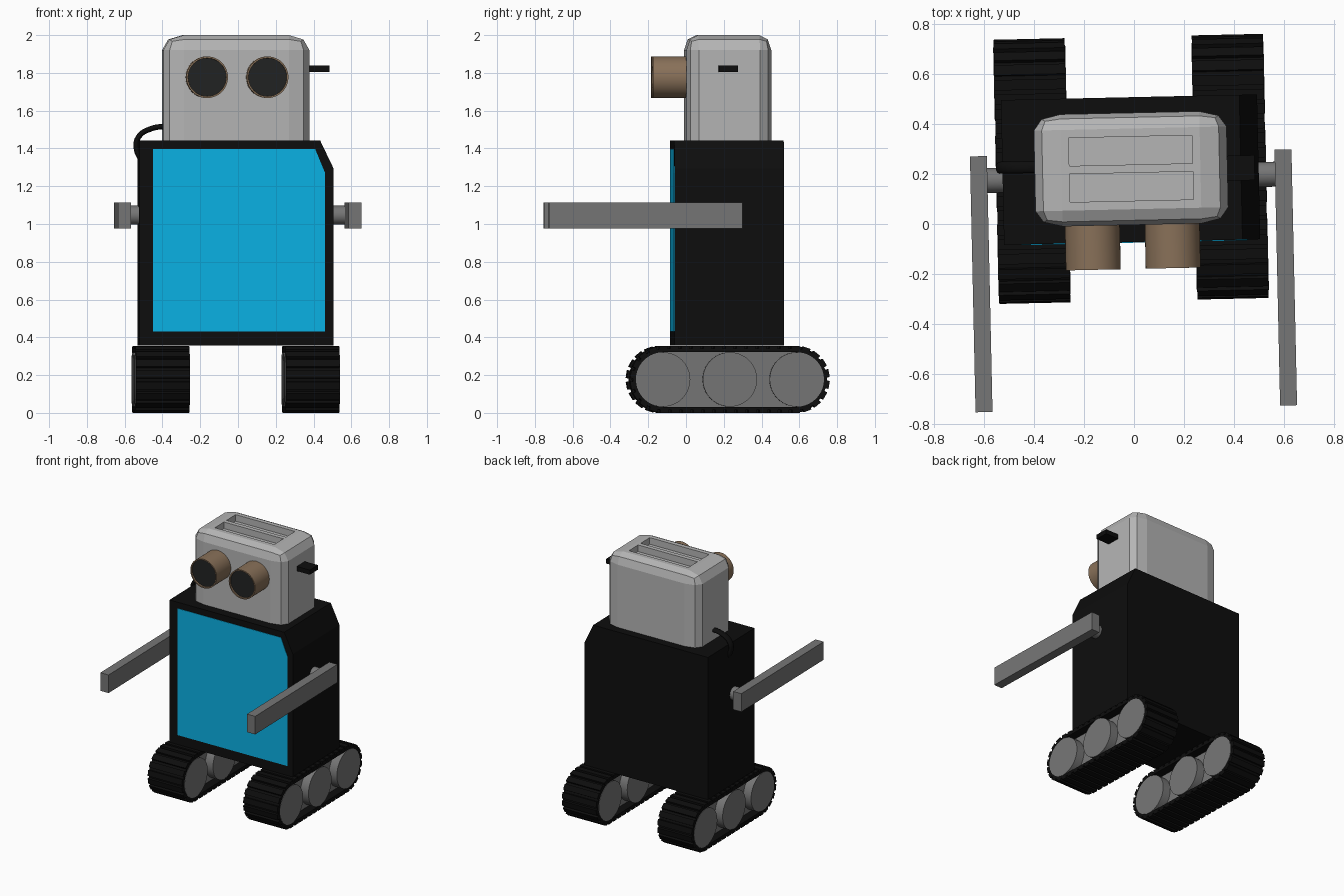
import bpy, bmesh, math
from mathutils import Matrix, Vector

if "Cube" in bpy.data.objects:
    bpy.data.objects.remove(bpy.data.objects["Cube"])

# whole figure is turned slightly about z and sits a touch left of centre
ROOT = Matrix.Rotation(0.022, 4, 'Z') @ Matrix.Translation((-0.007, 0, 0))


def material(name, r, g, b):
    m = bpy.data.materials.new(name)
    m.diffuse_color = (r, g, b, 1)
    m.use_nodes = True
    m.node_tree.nodes["Principled BSDF"].inputs["Base Color"].default_value = m.diffuse_color
    return m


BLACK = material("black", 0.004, 0.004, 0.004)
BLUE = material("blue", 0.003, 0.44, 0.78)
SILVER = material("silver", 0.46, 0.46, 0.46)
STEEL = material("steel", 0.18, 0.18, 0.18)
BROWN = material("brown", 0.25, 0.165, 0.1)
LENS = material("lens", 0.015, 0.016, 0.016)


def finish(name, bm, *mats, smooth=False):
    bmesh.ops.recalc_face_normals(bm, faces=bm.faces)
    me = bpy.data.meshes.new(name)
    bm.to_mesh(me)
    bm.free()
    for m in mats:
        me.materials.append(m)
    ob = bpy.data.objects.new(name, me)
    bpy.context.collection.objects.link(ob)
    ob.matrix_world = ROOT
    if smooth:
        bpy.ops.object.select_all(action='DESELECT')
        ob.select_set(True)
        bpy.context.view_layer.objects.active = ob
        bpy.ops.object.shade_smooth_by_angle(angle=math.radians(35))
    return ob


def add_box(bm, lo, hi, turn=Matrix()):
    lo, hi = Vector(lo), Vector(hi)
    mat = turn @ Matrix.Translation((lo + hi) / 2) @ Matrix.Diagonal((*(hi - lo), 1))
    return bmesh.ops.create_cube(bm, size=1, matrix=mat)["verts"]


def add_cylinder(bm, centre, r, length, axis, sides=40):
    turn = Matrix.Rotation(math.pi / 2, 4, 'Y' if axis == 'x' else 'X')
    bmesh.ops.create_cone(bm, cap_ends=True, segments=sides, radius1=r, radius2=r,
                          depth=length, matrix=Matrix.Translation(centre) @ turn)


def box(name, lo, hi, mat):
    bm = bmesh.new()
    add_box(bm, lo, hi)
    return finish(name, bm, mat)


def prism(name, profile, y0, y1, mat):
    bm = bmesh.new()
    f = bm.faces.new([bm.verts.new((x, y0, z)) for x, z in profile])
    ext = bmesh.ops.extrude_face_region(bm, geom=[f])["geom"]
    bmesh.ops.translate(bm, vec=(0, y1 - y0, 0),
                        verts=[v for v in ext if isinstance(v, bmesh.types.BMVert)])
    return finish(name, bm, mat)


# body with one clipped shoulder, and its front panel
prism("body", [(-0.515, 0.357), (0.511, 0.357), (0.511, 1.295), (0.44, 1.443), (-0.515, 1.443)],
      -0.072, 0.508, BLACK)
prism("front_panel", [(-0.446, 0.43), (0.467, 0.43), (0.467, 1.269), (0.414, 1.397), (-0.446, 1.397)],
      -0.075, -0.06, BLUE)

# head: cube with bevelled top and upright edges, two slots cut in the top
bm = bmesh.new()
bmesh.ops.create_cube(bm, size=1)
edges = [e for e in bm.edges if any(v.co.z > 0 for v in e.verts)]
bmesh.ops.bevel(bm, geom=edges, offset=0.14, segments=2, profile=0.5, affect='EDGES')
bm.transform(Matrix.Translation((0, 0.221, 1.72)) @ Matrix.Diagonal((0.772, 0.449, 0.56, 1)))
head = finish("head", bm, SILVER)
bm = bmesh.new()
for y in (0.149, 0.294):
    add_box(bm, (-0.247, y - 0.056, 1.95), (0.247, y + 0.056, 2.1))
cutter = finish("slot_cutter", bm, SILVER)
cutter.hide_render = True
cutter.hide_viewport = False
cutter.display_type = 'WIRE'
cut = head.modifiers.new("slots", 'BOOLEAN')
cut.object = cutter
cut.operation = 'DIFFERENCE'
cut.solver = 'EXACT'

# lever on the side of the head
box("lever", (0.37, 0.165, 1.805), (0.495, 0.265, 1.84), BLACK)

# cord looping from head to body
cu = bpy.data.curves.new("cord", 'CURVE')
cu.dimensions = '3D'
cu.bevel_depth = 0.015
cu.bevel_resolution = 3
cu.resolution_u = 6
sp = cu.splines.new('BEZIER')
path = [(-0.36, 1.517), (-0.44, 1.507), (-0.515, 1.46), (-0.525, 1.395), (-0.495, 1.33)]
sp.bezier_points.add(len(path) - 1)
for p, (x, z) in zip(sp.bezier_points, path):
    p.co = (x, 0, z)
    p.handle_left_type = p.handle_right_type = 'AUTO'
cu.materials.append(BLACK)
cord = bpy.data.objects.new("cord", cu)
bpy.context.collection.objects.link(cord)
cord.matrix_world = ROOT @ Matrix.Translation((0, 0.237, 0)) @ Matrix.Diagonal((1, 1.6, 1, 1))


def stadium(r, half, steps=12):
    """Closed outline in y, z: two half circles joined by straights."""
    pts = []
    for sign in (1, -1):
        for i in range(steps + 1):
            a = -math.pi / 2 + math.pi * i / steps
            pts.append((sign * (half + r * math.cos(a)), sign * r * math.sin(a)))
    return pts


def along(d, r, half):
    """Position and outward angle at distance d round the stadium."""
    arc, straight = math.pi * r, 2 * half
    sign = 1
    if d >= arc + straight:
        d, sign = d - arc - straight, -1
    if d < arc:
        a = -math.pi / 2 + d / r
        y, z = half + r * math.cos(a), r * math.sin(a)
    else:
        a, y, z = math.pi / 2, half - (d - arc), r
    return sign * y, sign * z, a + (0 if sign > 0 else math.pi)


HALF, ZC, YC, W, TREADS = 0.351, 0.177, 0.221, 0.1425, 42

for side, s in (("left", -1), ("right", 1)):
    # eye: tube with a recessed dark lens
    bm = bmesh.new()
    add_cylinder(bm, (s * 0.16, -0.075, 1.777), 0.11, 0.21, 'y', 48)
    bm.normal_update()
    lens = min(bm.faces, key=lambda f: f.calc_center_median().y)
    bmesh.ops.inset_region(bm, faces=[lens], thickness=0.009)
    bmesh.ops.inset_region(bm, faces=[lens], thickness=0.0005, depth=-0.012)
    lens.material_index = 1
    finish(side + "_eye", bm, BROWN, LENS, smooth=True)

    # arm and shoulder pin
    box(side + "_arm", (s * 0.61 - 0.034, -0.74, 0.975), (s * 0.61 + 0.034, 0.285, 1.113), STEEL)
    bm = bmesh.new()
    add_cylinder(bm, (s * 0.54, 0.187, 1.047), 0.05, 0.1, 'x', 32)
    finish(side + "_shoulder", bm, STEEL, smooth=True)

    # track belt: hollow loop
    xc = s * 0.397
    bm = bmesh.new()
    rings = [[bm.verts.new((xc + x, YC + y, ZC + z)) for y, z in stadium(r, HALF)]
             for x, r in ((-W, 0.163), (W, 0.163), (W, 0.145), (-W, 0.145))]
    n = len(rings[0])
    for k in range(4):
        a, b = rings[k], rings[(k + 1) % 4]
        for i in range(n):
            j = (i + 1) % n
            bm.faces.new((a[i], a[j], b[j], b[i]))
    # treads round the belt
    total = 2 * math.pi * 0.165 + 4 * HALF
    for i in range(TREADS):
        y, z, a = along(total * i / TREADS, 0.165, HALF)
        turn = Matrix.Translation((xc, YC + y, ZC + z)) @ Matrix.Rotation(a, 4, 'X')
        add_box(bm, (-W, -0.006, -0.021), (W, 0.012, 0.021), turn)
    finish(side + "_track", bm, BLACK)

    # wheels and the recessed plate between them
    bm = bmesh.new()
    for k in (-1, 0, 1):
        add_cylinder(bm, (xc, YC + k * 0.354, ZC), 0.144, 2 * W + 0.004, 'x', 40)
    finish(side + "_wheels", bm, STEEL, smooth=True)
    bm = bmesh.new()
    add_box(bm, (xc - 0.08, YC - HALF, ZC - 0.147), (xc + 0.08, YC + HALF, ZC + 0.147))
    finish(side + "_track_frame", bm, STEEL)
